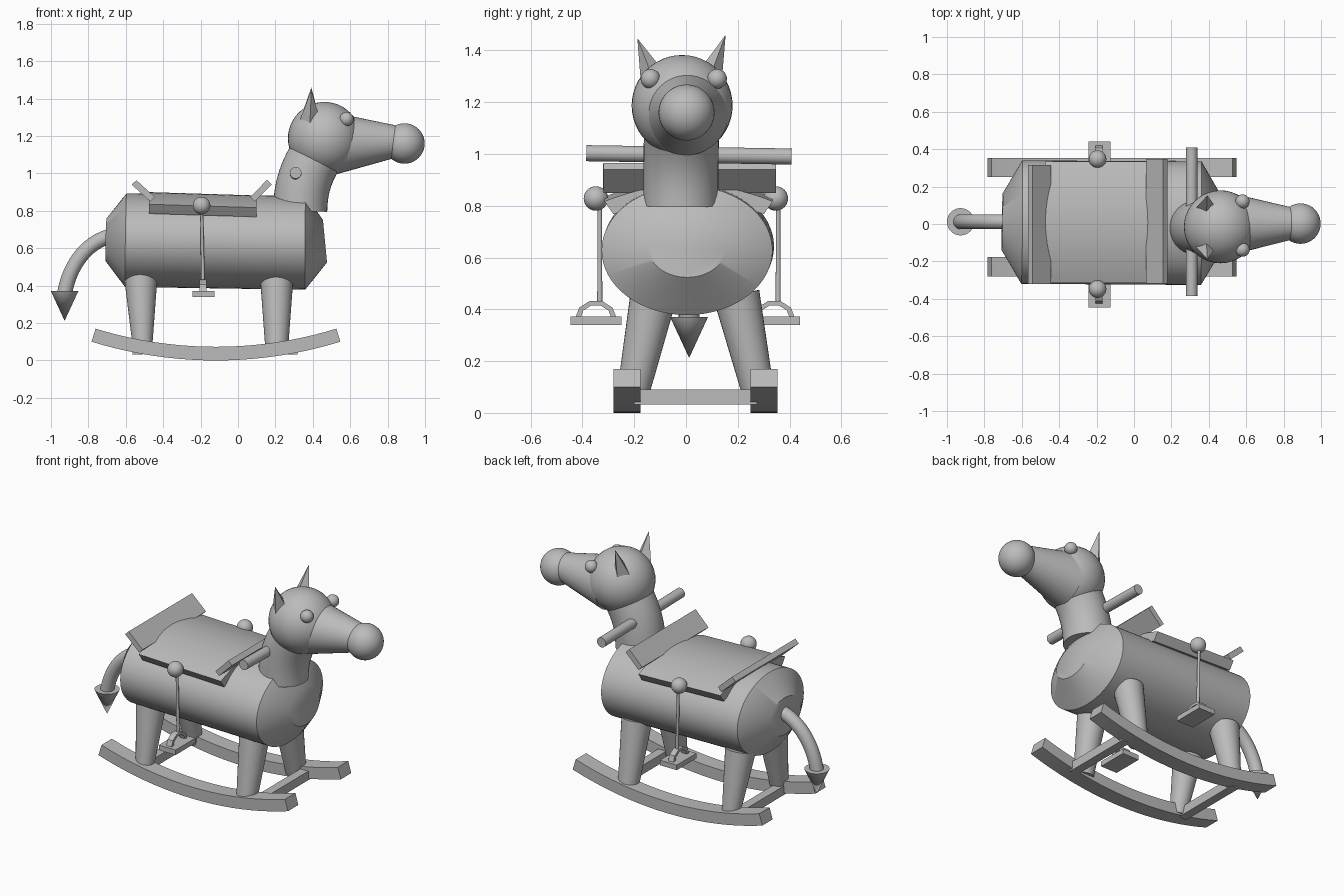
import bpy, bmesh, math
from mathutils import Vector

if "Cube" in bpy.data.objects:
    bpy.data.objects.remove(bpy.data.objects["Cube"])

grey = bpy.data.materials.new("plain_grey")
grey.diffuse_color = (0.5, 0.5, 0.5, 1)
grey.use_nodes = True
grey.node_tree.nodes["Principled BSDF"].inputs["Base Color"].default_value = grey.diffuse_color


def finish(name, bm, angle=35):
    bmesh.ops.remove_doubles(bm, verts=bm.verts, dist=1e-5)
    bmesh.ops.recalc_face_normals(bm, faces=bm.faces)
    me = bpy.data.meshes.new(name)
    bm.to_mesh(me)
    bm.free()
    me.shade_smooth()
    me.set_sharp_from_angle(angle=math.radians(angle))
    me.materials.append(grey)
    ob = bpy.data.objects.new(name, me)
    bpy.context.collection.objects.link(ob)
    return ob


def loft(name, stations, sides=40):
    """Capped tube through (centre, sideways radius, other radius) stations."""
    bm = bmesh.new()
    c = [Vector(s[0]) for s in stations]
    rings = []
    for i, (_, ru, rv) in enumerate(stations):
        t = (c[min(i + 1, len(c) - 1)] - c[max(i - 1, 0)]).normalized()
        ref = Vector((1, 0, 0)) if abs(t.y) > 0.9 else Vector((0, 1, 0))
        u = (ref - t * ref.dot(t)).normalized()
        v = t.cross(u)
        rings.append([bm.verts.new(c[i] + u * ru * math.cos(a) + v * rv * math.sin(a))
                      for a in (2 * math.pi * k / sides for k in range(sides))])
    for a, b in zip(rings, rings[1:]):
        for k in range(sides):
            n = (k + 1) % sides
            bm.faces.new((a[k], a[n], b[n], b[k]))
    bm.faces.new(rings[0])
    bm.faces.new(rings[-1])
    return finish(name, bm)


def tube(name, pts, radii, sides=32):
    return loft(name, [(p, r, r) for p, r in zip(pts, radii)], sides)


def bend(p, n=14):
    """Smooth cubic path through four control points."""
    p = [Vector(q) for q in p]
    return [p[0] * (1 - t) ** 3 + p[1] * 3 * t * (1 - t) ** 2
            + p[2] * 3 * t * t * (1 - t) + p[3] * t ** 3
            for t in (i / n for i in range(n + 1))]


def ball(name, centre, r):
    bm = bmesh.new()
    bmesh.ops.create_uvsphere(bm, u_segments=40, v_segments=24, radius=r)
    bmesh.ops.translate(bm, verts=bm.verts, vec=centre)
    return finish(name, bm)


def prism(name, pts, vec):
    """Closed outline extruded along a vector."""
    bm = bmesh.new()
    a = [bm.verts.new(p) for p in pts]
    b = [bm.verts.new(Vector(p) + Vector(vec)) for p in pts]
    bm.faces.new(a)
    bm.faces.new(b)
    for i in range(len(a)):
        j = (i + 1) % len(a)
        bm.faces.new((a[i], a[j], b[j], b[i]))
    return finish(name, bm)


def box(name, lo, hi):
    pts = [(lo[0], lo[1], lo[2]), (hi[0], lo[1], lo[2]),
           (hi[0], hi[1], lo[2]), (lo[0], hi[1], lo[2])]
    return prism(name, pts, (0, 0, hi[2] - lo[2]))


# Barrel body with tapered ends
loft("body", [((-0.705, 0.012, 0.645), 0.152, 0.115), ((-0.6, 0.01, 0.643), 0.33, 0.25),
              ((0.36, 0.004, 0.628), 0.33, 0.25), ((0.465, 0.004, 0.638), 0.15, 0.115)], 64)

# Neck, head, snout and nose
neck = bend([(0.332, -0.02, 0.80), (0.335, -0.02, 0.92), (0.36, -0.02, 1.02), (0.45, -0.015, 1.14)])
tube("neck", neck, [0.145] * len(neck), 40)
ball("head", (0.462, -0.015, 1.187), 0.195)
tube("snout", [(0.52, 0, 1.16), (0.87, 0.003, 1.172)], [0.165, 0.08], 40)
ball("nose", (0.89, 0.002, 1.16), 0.108)

# Eyes and ears
for side, eye_y, base_y, tip_y, tip_z in (("right", -0.137, -0.122, -0.188, 1.447),
                                          ("left", 0.12, 0.085, 0.153, 1.46)):
    ball(side + "_eye", (0.58, eye_y, 1.29), 0.038)
    tube(side + "_ear", [(0.385, base_y, 1.28), (0.392, tip_y, tip_z)], [0.055, 0], 4)

# Handle bar through the neck
tube("handle", [(0.308, -0.385, 1.003), (0.308, 0.408, 0.99)], [0.031, 0.031])

# Tail with pointed tuft
tail = bend([(-0.66, 0.012, 0.67), (-0.81, 0.012, 0.64), (-0.90, 0.012, 0.51), (-0.927, 0.012, 0.36)])
tube("tail", tail, [0.04] * len(tail), 24)
tube("tail_tip", [(-0.927, 0.012, 0.37), (-0.927, 0.012, 0.212)], [0.073, 0])

# Curved seat and the two slanted boards at its ends
N = 16
ys = [-1 + 2 * i / N for i in range(N + 1)]
outer = [(-0.475, 0.01 + 0.325 * y, 0.9 - 0.065 * y * y) for y in ys]
inner = [(-0.475, 0.01 + 0.29 * y, 0.845 - 0.06 * y * y) for y in reversed(ys)]
prism("seat", outer + inner, (0.575, 0, -0.018))
prism("seat_back", [(-0.568, -0.32, 0.94), (-0.543, -0.32, 0.964),
                    (-0.445, -0.32, 0.874), (-0.47, -0.32, 0.85)], (0, 0.635, 0))
prism("seat_front", [(0.18, -0.318, 0.94), (0.155, -0.318, 0.965),
                     (0.065, -0.318, 0.874), (0.09, -0.318, 0.85)], (0, 0.665, 0))

# Stirrups hanging from balls on each side
for side, ball_y, rod_y, mid in (("right", -0.348, -0.333, -0.348), ("left", 0.347, 0.356, 0.341)):
    ball(side + "_stirrup_ball", (-0.195, ball_y, 0.828), 0.047)
    tube(side + "_stirrup_rod", [(-0.195, rod_y, 0.82), (-0.187, rod_y, 0.42)], [0.008, 0.01], 16)
    box(side + "_stirrup_plate", (-0.243, mid - 0.099, 0.34), (-0.125, mid + 0.099, 0.372))
    arc = [math.pi * k / 5 for k in range(6)]
    pts = [(-0.205, mid + 0.08 * math.cos(a), 0.365 + 0.07 * math.sin(a)) for a in arc]
    pts += [(-0.205, mid + 0.06 * math.cos(a), 0.365 + 0.052 * math.sin(a)) for a in reversed(arc)]
    prism(side + "_stirrup_arch", pts, (0.037, 0, 0))

# Splayed legs
for side, top_y, low_y in (("right", -0.125, -0.21), ("left", 0.195, 0.285)):
    tube(side + "_rear_leg", [(-0.51, low_y, 0.05), (-0.52, top_y, 0.455)], [0.05, 0.09])
    tube(side + "_front_leg", [(0.207, low_y, 0.05), (0.207, top_y, 0.455)], [0.06, 0.09])

# Curved rockers joined by two crossbars
R, half = 2.26, 0.2987
angles = [-half + 2 * half * k / 20 for k in range(21)]
for side, y in (("right", -0.28), ("left", 0.25)):
    pts = [(-0.118 + r * math.sin(a), y, R - r * math.cos(a))
           for r, seq in ((R, angles), (R - 0.073, angles[::-1])) for a in seq]
    prism(side + "_rocker", pts, (0, 0.104, 0))
for name, x in (("rear_crossbar", -0.535), ("front_crossbar", 0.29)):
    box(name, (x - 0.028, -0.2, 0.033), (x + 0.028, 0.275, 0.09))
